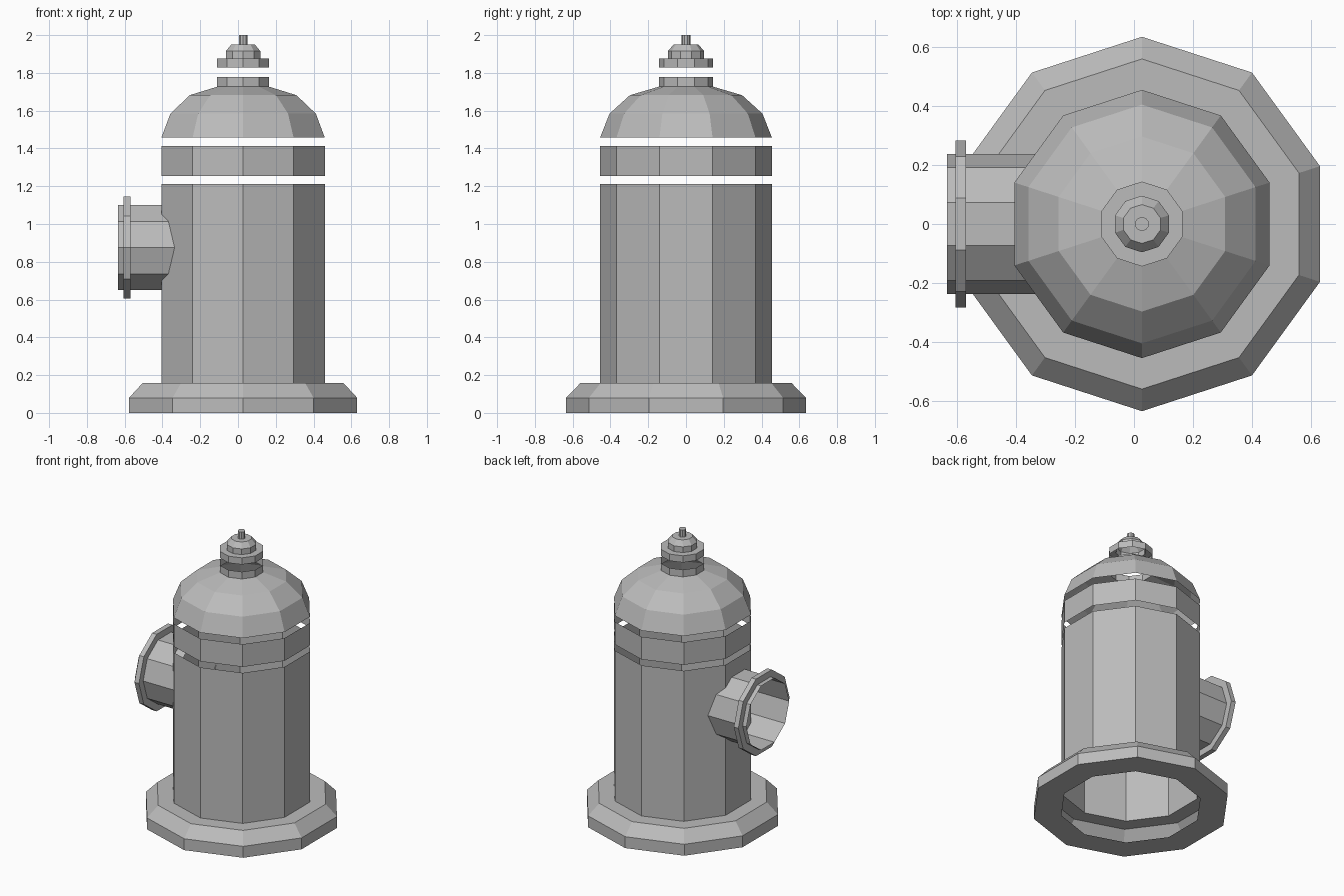
import bpy
import bmesh
import math
from mathutils import Matrix, Vector

SIDES = 10
AXIS_X = 0.027          # the barrel stands slightly off centre because of the outlet
BODY_R = 0.455

cube = bpy.data.objects.get("Cube")
if cube:
    bpy.data.objects.remove(cube, do_unlink=True)

# Single plain metal colour
metal = bpy.data.materials.new("plain grey")
metal.use_nodes = True
GREY = (0.5, 0.5, 0.5, 1.0)
metal.diffuse_color = GREY
metal.node_tree.nodes["Principled BSDF"].inputs["Base Color"].default_value = GREY


def turned(name, profile, matrix, cap_end=False):
    """Ten-sided shell turned from (radius, height) points, listed bottom to top."""
    bm = bmesh.new()
    rings = []
    for radius, height in profile:
        angles = [math.pi / 2 + math.tau * i / SIDES for i in range(SIDES)]
        rings.append([bm.verts.new((radius * math.cos(a), radius * math.sin(a), height))
                      for a in angles])
    for low, high in zip(rings, rings[1:]):
        for i in range(SIDES):
            j = (i + 1) % SIDES
            bm.faces.new((low[i], low[j], high[j], high[i]))
    if cap_end:
        bm.faces.new(rings[-1])
    bm.transform(matrix)
    mesh = bpy.data.meshes.new(name)
    bm.to_mesh(mesh)
    bm.free()
    mesh.materials.append(metal)
    obj = bpy.data.objects.new(name, mesh)
    bpy.context.collection.objects.link(obj)
    return obj


upright = Matrix.Translation(Vector((AXIS_X, 0, 0)))

# Hollow foot flange and barrel
turned("foot_flange", [(BODY_R, 0), (0.635, 0), (0.635, 0.08), (0.56, 0.157),
                       (BODY_R, 0.157)], upright)
turned("barrel", [(BODY_R, 0.157), (BODY_R, 1.213)], upright)

# Separate collar band above the barrel
turned("collar_band", [(BODY_R, 1.255), (BODY_R, 1.414)], upright)

# Open-topped bonnet with its neck ring
turned("bonnet", [(BODY_R, 1.457), (0.405, 1.584), (0.297, 1.682), (0.144, 1.727)], upright)
turned("neck_ring", [(0.144, 1.727), (0.144, 1.777)], upright)

# Top nut and its stem
turned("top_nut", [(0.144, 1.828), (0.144, 1.875), (0.096, 1.875), (0.096, 1.915),
                   (0.066, 1.95), (0.024, 1.95)], upright)
turned("nut_stem", [(0.024, 1.95), (0.024, 2.0)], upright, cap_end=True)

# Side outlet, pointing to -x, with its raised rim
sideways = Matrix.Translation(Vector((0, 0, 0.875))) @ Matrix.Rotation(-math.pi / 2, 4, "Y")
turned("outlet_pipe", [(0.237, 0.335), (0.237, 0.635)], sideways)
turned("outlet_rim", [(0.237, 0.57), (0.284, 0.57), (0.284, 0.605), (0.237, 0.605)], sideways)
